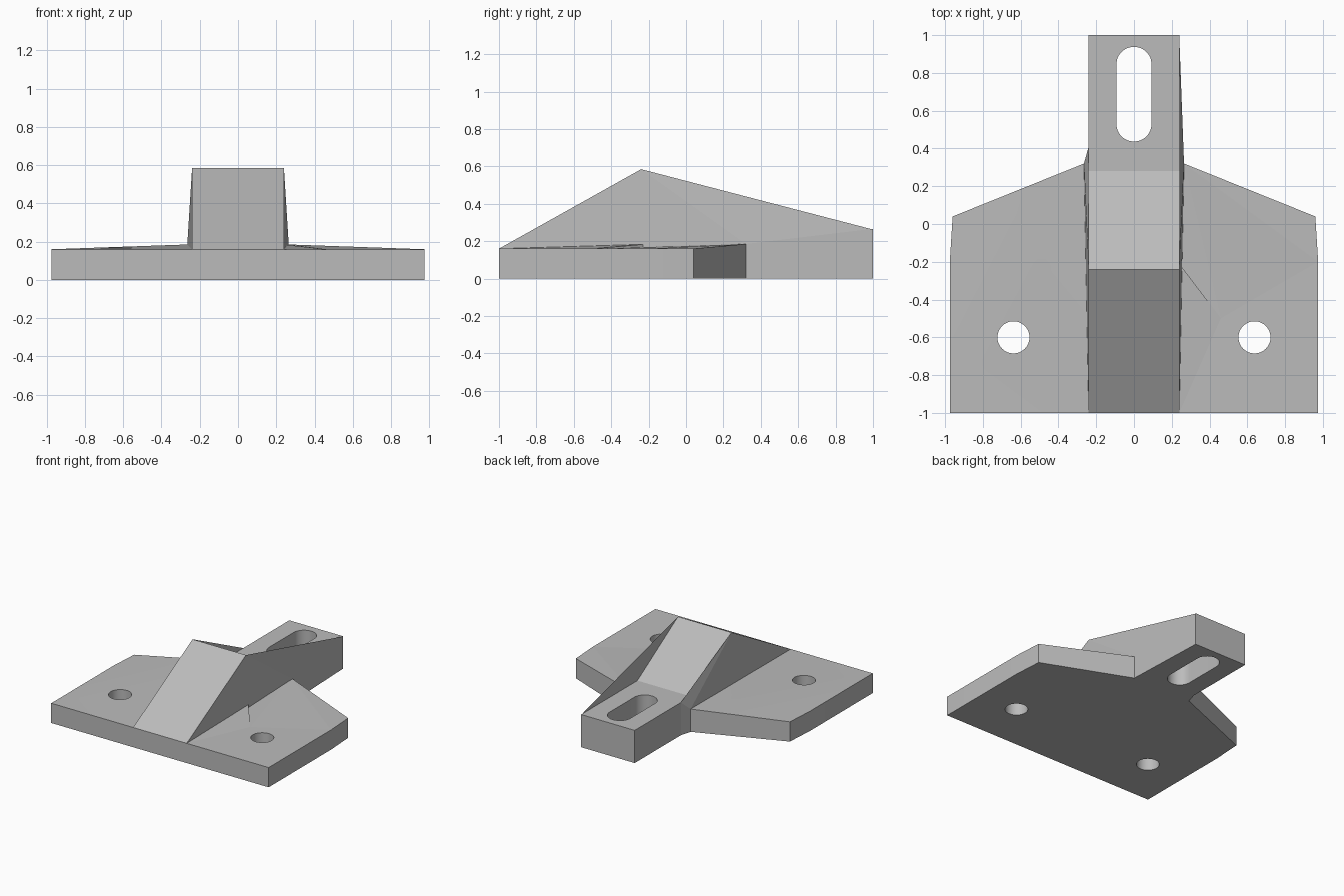
import bpy, bmesh, math

cube = bpy.data.objects.get("Cube")
if cube:
    bpy.data.objects.remove(cube, do_unlink=True)

grey = bpy.data.materials.new("plain_grey")
grey.use_nodes = True
colour = (0.5, 0.5, 0.5, 1)
grey.diffuse_color = colour
grey.node_tree.nodes["Principled BSDF"].inputs["Base Color"].default_value = colour


def finish(name, bm):
    bmesh.ops.recalc_face_normals(bm, faces=bm.faces)
    mesh = bpy.data.meshes.new(name)
    bm.to_mesh(mesh)
    bm.free()
    mesh.materials.append(grey)
    obj = bpy.data.objects.new(name, mesh)
    bpy.context.collection.objects.link(obj)
    return obj


def block(name, top, floor=0.0):
    """Convex block: sloping top points dropped to a flat floor."""
    bm = bmesh.new()
    for x, y, z in top:
        bm.verts.new((x, y, z))
        bm.verts.new((x, y, floor))
    bmesh.ops.convex_hull(bm, input=bm.verts)
    bmesh.ops.dissolve_limit(bm, angle_limit=0.002, verts=bm.verts, edges=bm.edges)
    return finish(name, bm)


def prism(name, points, to_3d, shift):
    """Extrude a flat outline along a vector."""
    bm = bmesh.new()
    face = bm.faces.new([bm.verts.new(to_3d(a, b)) for a, b in points])
    side = bmesh.ops.extrude_face_region(bm, geom=[face], use_keep_orig=True)
    verts = [v for v in side["geom"] if isinstance(v, bmesh.types.BMVert)]
    bmesh.ops.translate(bm, verts=verts, vec=shift)
    return finish(name, bm)


def cut_slot(target, x, y_front, y_back, radius, steps=24):
    """Cut a vertical round-ended hole; equal ends give a circle."""
    outline = []
    for centre, start in ((y_back, 0), (y_front, math.pi)):
        for i in range(steps + (y_back > y_front)):
            a = start + math.pi * i / steps
            outline.append((x + radius * math.cos(a), centre + radius * math.sin(a)))
    cutter = prism("cutter", outline, lambda a, b: (a, b, -0.2), (0, 0, 1))
    cutter.hide_render = True
    mod = target.modifiers.new("hole", 'BOOLEAN')
    mod.operation, mod.solver, mod.object = 'DIFFERENCE', 'EXACT', cutter
    select(target)
    bpy.ops.object.modifier_apply(modifier=mod.name)
    bpy.data.objects.remove(cutter, do_unlink=True)
    bpy.ops.object.shade_smooth_by_angle(angle=math.radians(20))


def select(obj):
    bpy.ops.object.select_all(action='DESELECT')
    obj.select_set(True)
    bpy.context.view_layer.objects.active = obj


W = 0.24      # half width of the rib
T = 0.16      # plate thickness at the rim
H = 0.185     # plate height at the rear inner corner
C = 0.265     # x of the rear inner corner

# Central rib with its slotted tongue
profile = [(-1, 0), (-1, T), (-0.24, 0.585), (0.28, 0.265), (1, 0.265), (1, 0)]
rib = prism("central_rib_and_tongue", profile, lambda y, z: (-W, y, z), (2 * W, 0, 0))
cut_slot(rib, 0, 0.53, 0.845, 0.093)

# Plate wings with bolt holes
for side, s, h in (("right", -1, H), ("left", 1, T)):
    wing = block(side + "_wing", [
        (s * W, -1, T), (s * 0.975, -1, T), (s * 0.975, -0.2, T),
        (s * 0.96, 0.04, T), (s * C, 0.32, h), (s * W, 0.32, h)])
    cut_slot(wing, s * 0.638, -0.6, -0.6, 0.085)

# Slightly raised areas on the left wing, meeting in a small step
block("left_wing_rear_rise", [
    (W, -0.21, T), (0.46, -0.5, T), (0.975, -0.2, T),
    (0.96, 0.04, T), (C, 0.32, H), (W, 0.32, H)], 0.1)
block("left_wing_front_rise", [(W, -1, T), (W, -0.21, H), (0.46, -0.5, T)], 0.1)

# Tapered flanks that lean out from the rib to the wing corners
for side, s, end in (("right", -1, 0.41), ("left", 1, 0.99)):
    block(side + "_flank", [
        (s * W, -1, T), (s * W, -0.24, 0.585), (s * W, 0.28, 0.265),
        (s * W, end, 0.265), (s * C, 0.32, H)])
